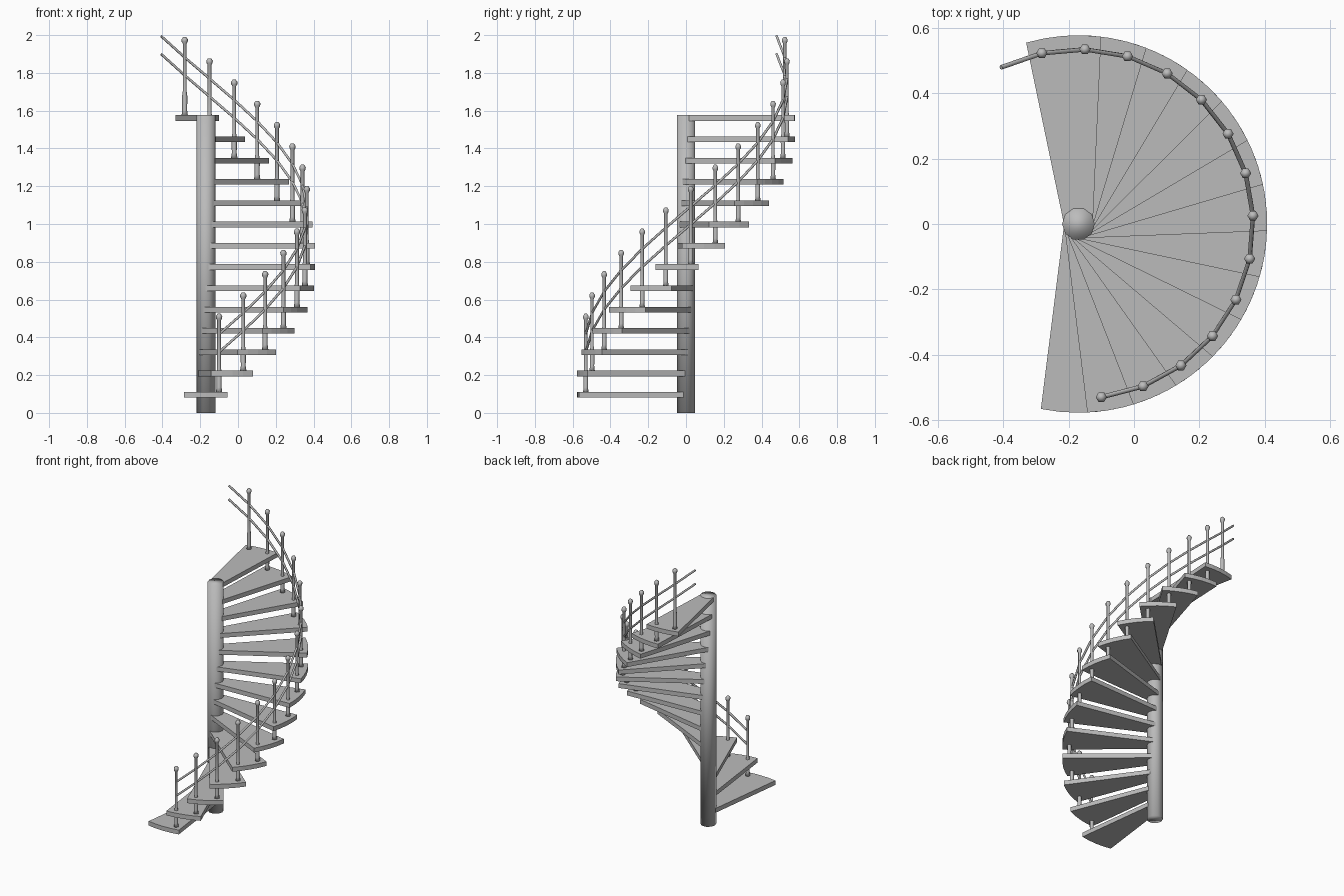
import bpy
import bmesh
from math import sin, cos, radians, pi
from mathutils import Matrix, Vector

cube = bpy.data.objects.get("Cube")
if cube:
    bpy.data.objects.remove(cube, do_unlink=True)

STEPS = 14
TURN = radians(14.2)       # rotation from one step to the next
RISE = 0.1127
AXIS = Vector((-0.17, 0, 0))
OUTER = 0.578
POST_RADIUS = 0.535
THICK = 0.03

grey = bpy.data.materials.new("plain_grey")
grey.use_nodes = True
grey.diffuse_color = (0.5, 0.5, 0.5, 1)
grey.node_tree.nodes["Principled BSDF"].inputs["Base Color"].default_value = (0.5, 0.5, 0.5, 1)


def add_object(name, data):
    data.materials.append(grey)
    obj = bpy.data.objects.new(name, data)
    bpy.context.collection.objects.link(obj)
    return obj


def finish(bm, name, smooth):
    bmesh.ops.recalc_face_normals(bm, faces=bm.faces)
    for f in bm.faces:
        f.smooth = smooth
    mesh = bpy.data.meshes.new(name)
    bm.to_mesh(mesh)
    bm.free()
    return mesh


def lathe(name, profile, sides):
    """Stack rings of (radius, height) into a closed turned shape."""
    bm = bmesh.new()
    rings = [[bm.verts.new((r * cos(2 * pi * k / sides), r * sin(2 * pi * k / sides), z))
              for k in range(sides)] for r, z in profile]
    for low, high in zip(rings, rings[1:]):
        for k in range(sides):
            n = (k + 1) % sides
            bm.faces.new((low[k], low[n], high[n], high[k]))
    bm.faces.new(rings[0])
    bm.faces.new(rings[-1])
    return finish(bm, name, True)


def step_mesh():
    """Tapered tread pointing along +x, with an arc at the outer end."""
    half = radians(11.5)
    outline = [(0, 0.044), (0, -0.044)]
    outline += [(OUTER * cos(a), OUTER * sin(a))
                for a in (half * (k / 2 - 1) for k in range(5))]
    bm = bmesh.new()
    face = bm.faces.new([bm.verts.new((x, y, 0)) for x, y in outline])
    ext = bmesh.ops.extrude_face_region(bm, geom=[face])
    top = [v for v in ext["geom"] if isinstance(v, bmesh.types.BMVert)]
    bmesh.ops.translate(bm, verts=top, vec=(0, 0, THICK))
    return finish(bm, "step", False)


def on_spiral(i, radius, z):
    a = radians(-82.5) + TURN * i
    return AXIS + Vector((radius * cos(a), radius * sin(a), z + RISE * i))


# Central column
column = add_object("column", lathe("column", [(0.05, 0), (0.05, 1.578)], 10))
column.location = AXIS

# Treads and their baluster posts share one mesh each
tread = step_mesh()
post = lathe("post", [(0.017, 0), (0.013, 0.025), (0.014, 0.1), (0.010, 0.13),
                      (0.010, 0.38), (0.016, 0.39), (0.017, 0.402), (0.008, 0.415)], 6)
tread.materials.append(grey)
post.materials.append(grey)
for i in range(STEPS):
    step = bpy.data.objects.new(f"step_{i + 1}", tread)
    step.matrix_world = (Matrix.Translation(AXIS + Vector((0, 0, 0.081 + RISE * i)))
                         @ Matrix.Rotation(radians(-90) + TURN * i, 4, 'Z'))
    bpy.context.collection.objects.link(step)

    baluster = bpy.data.objects.new(f"post_{i + 1}", post)
    baluster.location = on_spiral(i, POST_RADIUS, 0.11)
    bpy.context.collection.objects.link(baluster)

# Two rails run straight from post to post and one step beyond the last
for name, start in (("upper_rail", 0.417), ("lower_rail", 0.322)):
    curve = bpy.data.curves.new(name, 'CURVE')
    curve.dimensions = '3D'
    curve.bevel_depth = 0.007
    curve.bevel_resolution = 1
    curve.use_fill_caps = True
    line = curve.splines.new('POLY')
    line.points.add(STEPS)
    for i, p in enumerate(line.points):
        p.co = (*on_spiral(i, POST_RADIUS, start), 1)
    add_object(name, curve)
